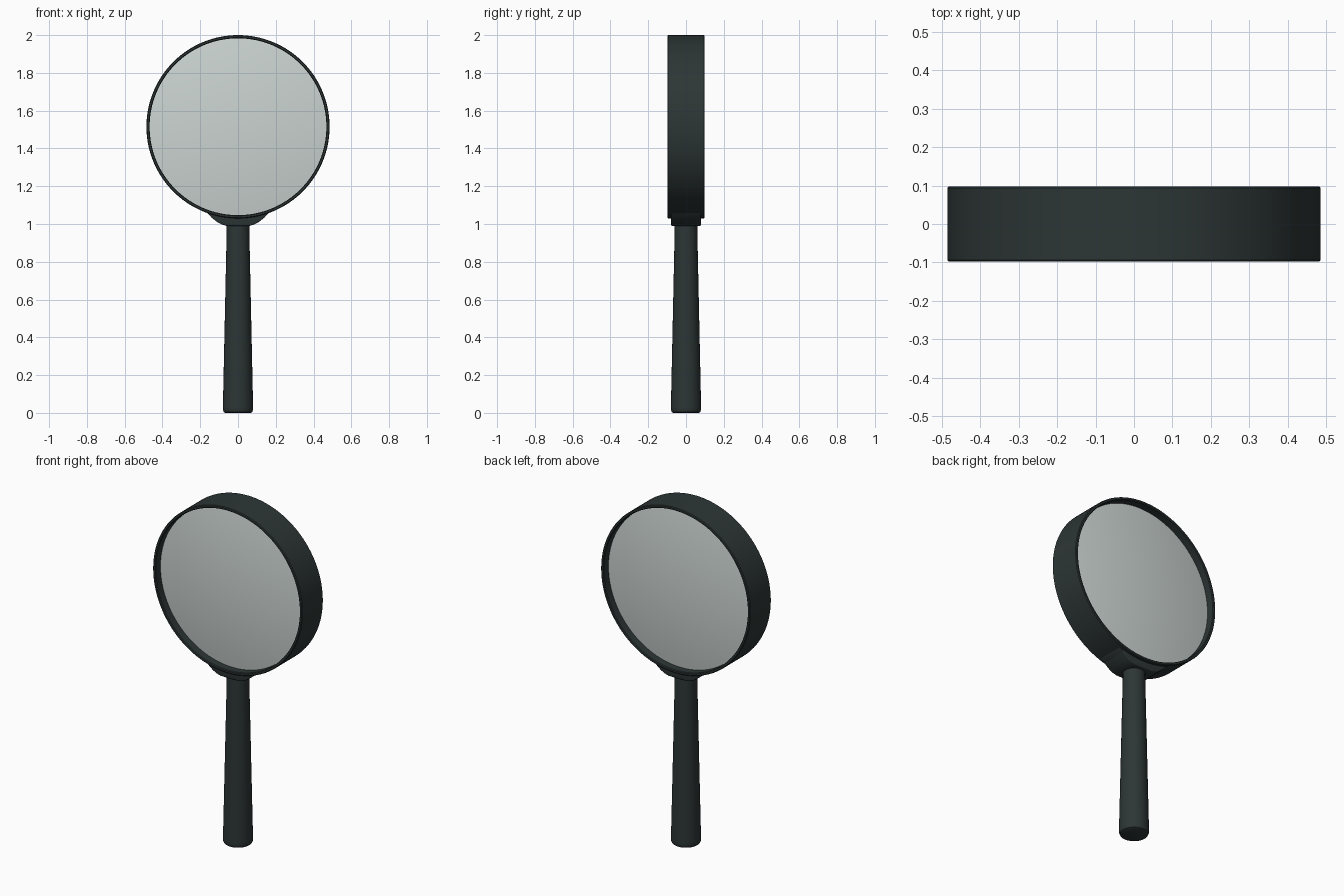
import bpy, bmesh, math
from mathutils import Matrix

if "Cube" in bpy.data.objects:
    bpy.data.objects.remove(bpy.data.objects["Cube"])

CZ = 1.515  # height of the lens centre


def material(name, rgba):
    m = bpy.data.materials.new(name)
    m.diffuse_color = rgba
    m.use_nodes = True
    m.node_tree.nodes["Principled BSDF"].inputs["Base Color"].default_value = m.diffuse_color
    return m


dark = material("dark_green_grey", (0.026, 0.037, 0.036, 1))
glass = material("pale_glass", (0.60, 0.66, 0.64, 0.6))


def finish(name, bm, mat, angle=35):
    bmesh.ops.remove_doubles(bm, verts=bm.verts, dist=1e-5)
    bmesh.ops.recalc_face_normals(bm, faces=bm.faces)
    me = bpy.data.meshes.new(name)
    bm.to_mesh(me)
    bm.free()
    me.materials.append(mat)
    ob = bpy.data.objects.new(name, me)
    bpy.context.collection.objects.link(ob)
    bpy.ops.object.select_all(action='DESELECT')
    ob.select_set(True)
    bpy.context.view_layer.objects.active = ob
    bpy.ops.object.shade_smooth_by_angle(angle=math.radians(angle))
    return ob


def lathe(name, profile, mat, steps, closed=False, sideways=False):
    """Spin (radius, height) points about z, or about the y axis at the lens centre."""
    bm = bmesh.new()
    vs = [bm.verts.new((r, 0, h)) for r, h in profile]
    pairs = list(zip(vs, vs[1:])) + ([(vs[-1], vs[0])] if closed else [])
    edges = [bm.edges.new(p) for p in pairs]
    bmesh.ops.spin(bm, geom=vs + edges, cent=(0, 0, 0), axis=(0, 0, 1),
                   angle=2 * math.pi, steps=steps)
    if sideways:
        bm.transform(Matrix.Translation((0, 0, CZ)) @ Matrix.Rotation(math.pi / 2, 4, 'X'))
    return finish(name, bm, mat)


# Tapered round handle
lathe("handle", [(0, 0), (0.068, 0), (0.075, 0.004), (0.08, 0.016), (0.08, 0.03),
                 (0.06, 0.96), (0.06, 1.01), (0, 1.01)], dark, 48)

# Wide thin frame ring
half = [(0.468, 0.094), (0.472, 0.098), (0.481, 0.098), (0.485, 0.094)]
ring = half + [(r, -h) for r, h in reversed(half)]
lathe("frame_ring", ring, dark, 128, closed=True, sideways=True)

# Convex lens: rim at y = 0.05, shallow dome on both sides
R, RIM, RISE = 0.472, 0.05, 0.035
dome = [(R * t / 14, RIM + RISE * (1 - (t / 14) ** 2)) for t in range(15)]
lens = dome + [(r, -h) for r, h in reversed(dome)]
lathe("lens", lens, glass, 96, sideways=True)

# Rounded neck block that cradles the ring
right = [(0.06, 0.99), (0.085, 0.997), (0.11, 1.01), (0.14, 1.034), (0.17, 1.066)]
arc = []
for i in range(13):
    x = 0.17 - 0.34 * i / 12
    arc.append((x, CZ - math.sqrt(0.477 ** 2 - x * x)))
outline = right + arc + [(-x, z) for x, z in reversed(right)]
bm = bmesh.new()
face = bm.faces.new([bm.verts.new((x, -0.08, z)) for x, z in outline])
res = bmesh.ops.extrude_face_region(bm, geom=[face])
bmesh.ops.translate(bm, vec=(0, 0.16, 0),
                    verts=[g for g in res["geom"] if isinstance(g, bmesh.types.BMVert)])
bmesh.ops.remove_doubles(bm, verts=bm.verts, dist=1e-5)
rim = [e for e in bm.edges if abs(e.verts[0].co.y - e.verts[1].co.y) < 1e-6
       and max(v.co.z for v in e.verts) < 1.035]
bmesh.ops.bevel(bm, geom=rim, offset=0.008, segments=3, profile=0.5, affect='EDGES')
finish("neck", bm, dark)
